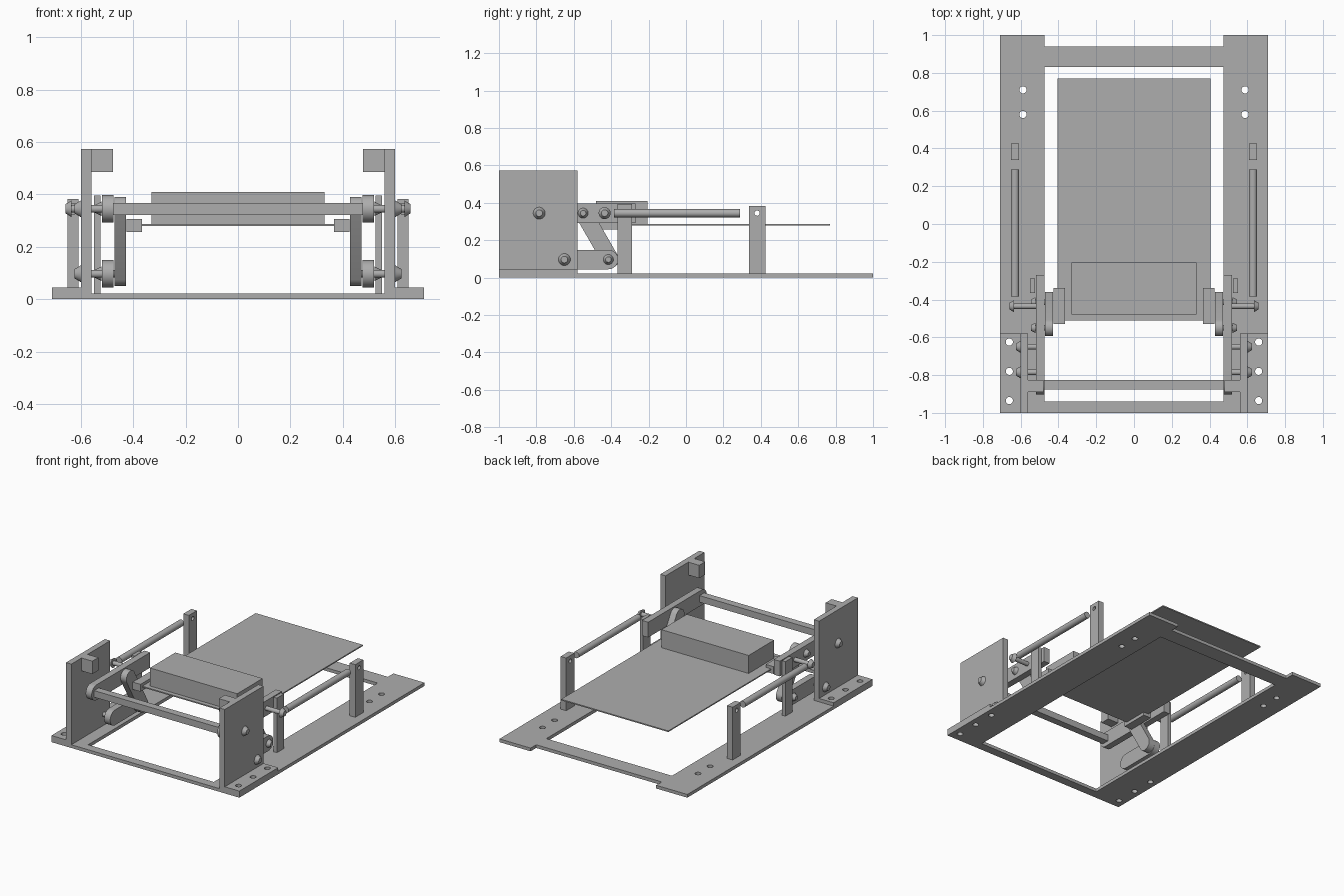
import bpy, bmesh
from math import sin, cos, pi, atan2
from mathutils import Matrix, Vector

cube = bpy.data.objects.get("Cube")
if cube:
    bpy.data.objects.remove(cube, do_unlink=True)

grey = bpy.data.materials.new("plain grey")
grey.use_nodes = True
GREY = (0.42, 0.42, 0.42, 1)
grey.diffuse_color = GREY
grey.node_tree.nodes["Principled BSDF"].inputs["Base Color"].default_value = GREY


def finish(name, bm, cuts=(), mirror=True, smooth=False):
    """Make an object, cut its openings, and mirror it to the other side."""
    bmesh.ops.recalc_face_normals(bm, faces=bm.faces)
    mesh = bpy.data.meshes.new(name)
    bm.to_mesh(mesh)
    bm.free()
    ob = bpy.data.objects.new(name, mesh)
    bpy.context.collection.objects.link(ob)
    mesh.materials.append(grey)
    bpy.ops.object.select_all(action='DESELECT')
    ob.select_set(True)
    bpy.context.view_layer.objects.active = ob
    for cutter in cuts:
        mod = ob.modifiers.new("cut", 'BOOLEAN')
        mod.operation = 'DIFFERENCE'
        mod.solver = 'EXACT'
        mod.object = cutter
        bpy.ops.object.modifier_apply(modifier=mod.name)
        bpy.data.objects.remove(cutter, do_unlink=True)
    if smooth:
        bpy.ops.object.shade_smooth_by_angle(angle=0.6)
    if mirror:
        ob.modifiers.new("mirror", 'MIRROR').use_mirror_merge = False
    return ob


def box(name, xs, ys, zs, **kw):
    bm = bmesh.new()
    lo, hi = (Vector(p) for p in zip(xs, ys, zs))
    size = Matrix.Diagonal((*(hi - lo), 1))
    bmesh.ops.create_cube(bm, size=1, matrix=Matrix.Translation((lo + hi) / 2) @ size)
    return finish(name, bm, **kw)


def add_cone(bm, start, end, r1, r2):
    start, end = Vector(start), Vector(end)
    turn = (end - start).to_track_quat('Z', 'Y').to_matrix().to_4x4()
    bmesh.ops.create_cone(bm, cap_ends=True, segments=32, radius1=r1, radius2=r2,
                          depth=(end - start).length,
                          matrix=Matrix.Translation((start + end) / 2) @ turn)


def rod(name, start, end, r, **kw):
    bm = bmesh.new()
    add_cone(bm, start, end, r, r)
    return finish(name, bm, smooth=True, **kw)


def pin(name, y, z, x0, x1, head):
    """Shaft running in x with a tapered head on its outer end."""
    bm = bmesh.new()
    add_cone(bm, (x0, y, z), (x1, y, z), 0.015, 0.015)
    add_cone(bm, (x1, y, z), (x1 + 0.024, y, z), head, head * 0.55)
    finish(name, bm, smooth=True)


def link(name, xs, a, b, r, square_end=False):
    """Flat bar from a to b in the y-z plane with rounded ends."""
    bm = bmesh.new()
    ang = atan2(b[1] - a[1], b[0] - a[0])
    n = 16
    pts = [(a[0] + r * cos(ang + pi / 2 + pi * i / n),
            a[1] + r * sin(ang + pi / 2 + pi * i / n)) for i in range(n + 1)]
    steps = (0, n) if square_end else range(n + 1)
    pts += [(b[0] + r * cos(ang - pi / 2 + pi * i / n),
             b[1] + r * sin(ang - pi / 2 + pi * i / n)) for i in steps]
    face = bm.faces.new([bm.verts.new((xs[0], y, z)) for y, z in pts])
    out = bmesh.ops.extrude_face_region(bm, geom=[face])["geom"]
    bmesh.ops.translate(bm, vec=(xs[1] - xs[0], 0, 0),
                        verts=[v for v in out if isinstance(v, bmesh.types.BMVert)])
    finish(name, bm, smooth=True)


def drill(x, y):
    return rod("drill", (x, y, -0.1), (x, y, 0.1), 0.019, mirror=False)


# Base frame with its window, rear notch and bolt holes
foot_holes = (-0.625, -0.78, -0.935)
cuts = [box("window", (-0.475, 0.475), (-0.94, 0.83), (-0.1, 0.1), mirror=False),
        box("notch", (-0.475, 0.475), (0.94, 1.1), (-0.1, 0.1), mirror=False)]
for s in (-1, 1):
    cuts += [drill(s * 0.588, y) for y in (0.58, 0.71)]
    cuts += [drill(s * 0.66, y) for y in foot_holes]
box("base_frame", (-0.71, 0.71), (-1, 1), (0, 0.022), mirror=False, cuts=cuts)

# Side brackets: foot, upright plate and inward stop
box("bracket_foot", (0.60, 0.71), (-1, -0.58), (0.022, 0.045),
    cuts=[drill(0.66, y) for y in foot_holes])
box("bracket_plate", (0.56, 0.60), (-1, -0.58), (0.022, 0.573))
box("bracket_stop", (0.478, 0.56), (-0.89, -0.825), (0.485, 0.573))

# Swinging linkage
UP, LOW = 0.345, 0.097
link("upper_link", (0.475, 0.52), (-0.85, UP), (-0.27, UP), 0.052, square_end=True)
link("lower_link", (0.475, 0.52), (-0.65, LOW), (-0.415, LOW), 0.052)
link("diagonal_link", (0.428, 0.472), (-0.548, UP), (-0.405, LOW), 0.046)
box("cross_bar", (-0.476, 0.476), (-0.875, -0.825), (0.322, 0.367), mirror=False)

# Pivot pins
pin("upper_plate_pin", -0.785, UP, 0.48, 0.60, 0.032)
pin("lower_plate_pin", -0.65, LOW, 0.48, 0.60, 0.032)
pin("upper_link_pin", -0.55, UP, 0.43, 0.522, 0.027)
pin("lower_link_pin", -0.415, LOW, 0.43, 0.522, 0.027)
pin("piston_pin", -0.435, UP, 0.48, 0.635, 0.032)

# Posts and pistons
box("front_post", (0.525, 0.55), (-0.365, -0.288), (0.022, 0.395))
post_hole = rod("post_hole", (0.5, 0.38, UP), (0.8, 0.38, UP), 0.014, mirror=False)
box("rear_post", (0.608, 0.65), (0.338, 0.425), (0.022, 0.382), cuts=[post_hole])
rod("piston", (0.63, -0.385, UP), (0.63, 0.288, UP), 0.022)

# Carried sheet with its side blocks and the weight
box("sheet", (-0.405, 0.405), (-0.51, 0.77), (0.279, 0.287), mirror=False)
box("sheet_block", (0.366, 0.425), (-0.53, -0.34), (0.257, 0.307))
box("weight_block", (-0.33, 0.33), (-0.48, -0.205), (0.287, 0.41), mirror=False)
